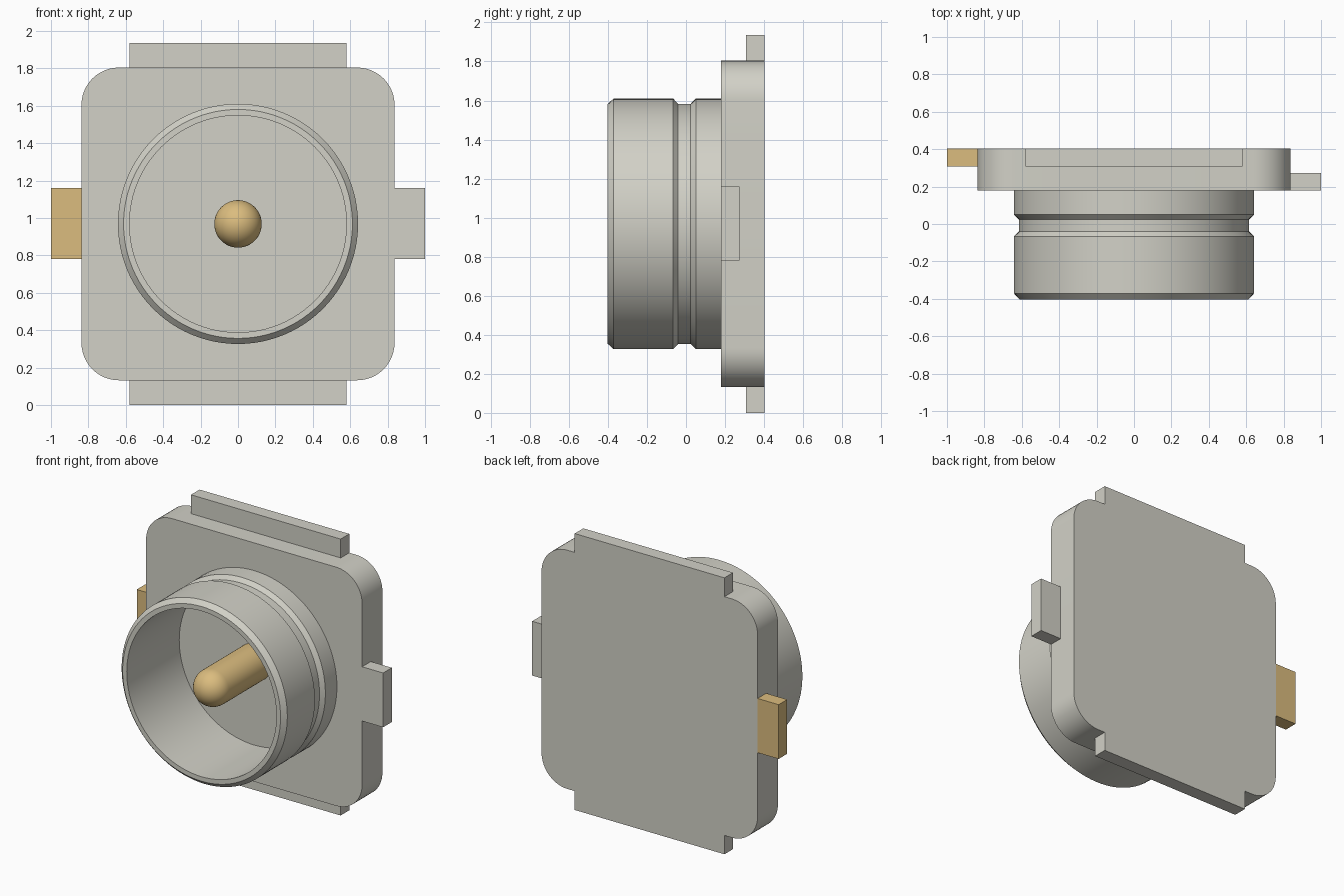
import bpy, bmesh, math
from mathutils import Matrix

if "Cube" in bpy.data.objects:
    bpy.data.objects.remove(bpy.data.objects["Cube"])

CZ = 0.968                 # height of the connector axis
FRONT, BACK = -0.403, 0.403
PLATE_Y = 0.178            # front face of the base plate
HX, HZ = 0.837, 0.836      # plate half sizes


def material(name, rgb):
    m = bpy.data.materials.new(name)
    m.diffuse_color = (*rgb, 1)
    m.use_nodes = True
    m.node_tree.nodes["Principled BSDF"].inputs["Base Color"].default_value = m.diffuse_color
    return m


silver = material("silver metal", (0.645, 0.638, 0.572))
gold = material("gold metal", (0.708, 0.504, 0.210))


def finish(name, bm, mat, smooth=True):
    bmesh.ops.recalc_face_normals(bm, faces=bm.faces)
    me = bpy.data.meshes.new(name)
    bm.to_mesh(me)
    bm.free()
    ob = bpy.data.objects.new(name, me)
    bpy.context.collection.objects.link(ob)
    me.materials.append(mat)
    if smooth:
        bpy.ops.object.select_all(action='DESELECT')
        ob.select_set(True)
        bpy.context.view_layer.objects.active = ob
        bpy.ops.object.shade_smooth_by_angle(angle=math.radians(25))
    return ob


def box(name, x, y, z, mat):
    bm = bmesh.new()
    size = [b - a for a, b in (x, y, z)]
    mid = [(a + b) / 2 for a, b in (x, y, z)]
    bmesh.ops.create_cube(bm, size=1, matrix=Matrix.Translation(mid) @ Matrix.Diagonal((*size, 1)))
    return finish(name, bm, mat, smooth=False)


def lathe(name, profile, mat, closed=False, steps=96):
    """Spin (radius, y) points around the connector axis."""
    bm = bmesh.new()
    vs = [bm.verts.new((r, y, CZ)) for r, y in profile]
    pairs = list(zip(vs, vs[1:])) + ([(vs[-1], vs[0])] if closed else [])
    edges = [bm.edges.new(p) for p in pairs]
    bmesh.ops.spin(bm, geom=vs + edges, cent=(0, 0, CZ), axis=(0, 1, 0),
                   angle=2 * math.pi, steps=steps, use_merge=True)
    bmesh.ops.remove_doubles(bm, verts=bm.verts, dist=1e-5)
    return finish(name, bm, mat)


# Base plate with rounded corners
bm = bmesh.new()
R, N = 0.2, 12
outline = []
for k, (sx, sz) in enumerate([(1, 1), (-1, 1), (-1, -1), (1, -1)]):
    for i in range(N + 1):
        a = math.pi / 2 * (k + i / N)
        outline.append(bm.verts.new((sx * (HX - R) + R * math.cos(a), PLATE_Y,
                                     CZ + sz * (HZ - R) + R * math.sin(a))))
face = bm.faces.new(outline)
ext = bmesh.ops.extrude_face_region(bm, geom=[face], use_keep_orig=True)
moved = [g for g in ext["geom"] if isinstance(g, bmesh.types.BMVert)]
bmesh.ops.translate(bm, verts=moved, vec=(0, BACK - PLATE_Y, 0))
finish("base_plate", bm, silver)

# Ground flanges above and below, side tab and gold signal tab
box("top_flange", (-0.58, 0.58), (0.308, BACK), (CZ + HZ, 2 * CZ), silver)
box("bottom_flange", (-0.58, 0.58), (0.308, BACK), (0, CZ - HZ), silver)
box("side_tab", (HX, 1), (PLATE_Y, 0.274), (0.78, 1.16), silver)
box("signal_tab", (-1, -HX), (0.308, BACK), (0.78, 1.16), gold)

# Hollow barrel with a chamfered rim and a snap groove
lathe("barrel", [(0.58, PLATE_Y + 0.01), (0.58, FRONT), (0.612, FRONT), (0.642, FRONT + 0.032),
                 (0.642, -0.066), (0.615, -0.040), (0.615, 0.024), (0.642, 0.050),
                 (0.642, PLATE_Y + 0.01)], silver, closed=True)

# Centre pin with a domed tip
P = 0.127
dome = [(P * math.sin(math.pi / 2 * i / 12), FRONT + P - P * math.cos(math.pi / 2 * i / 12))
        for i in range(13)]
lathe("centre_pin", dome + [(P, PLATE_Y + 0.01), (0, PLATE_Y + 0.01)], gold, steps=48)
